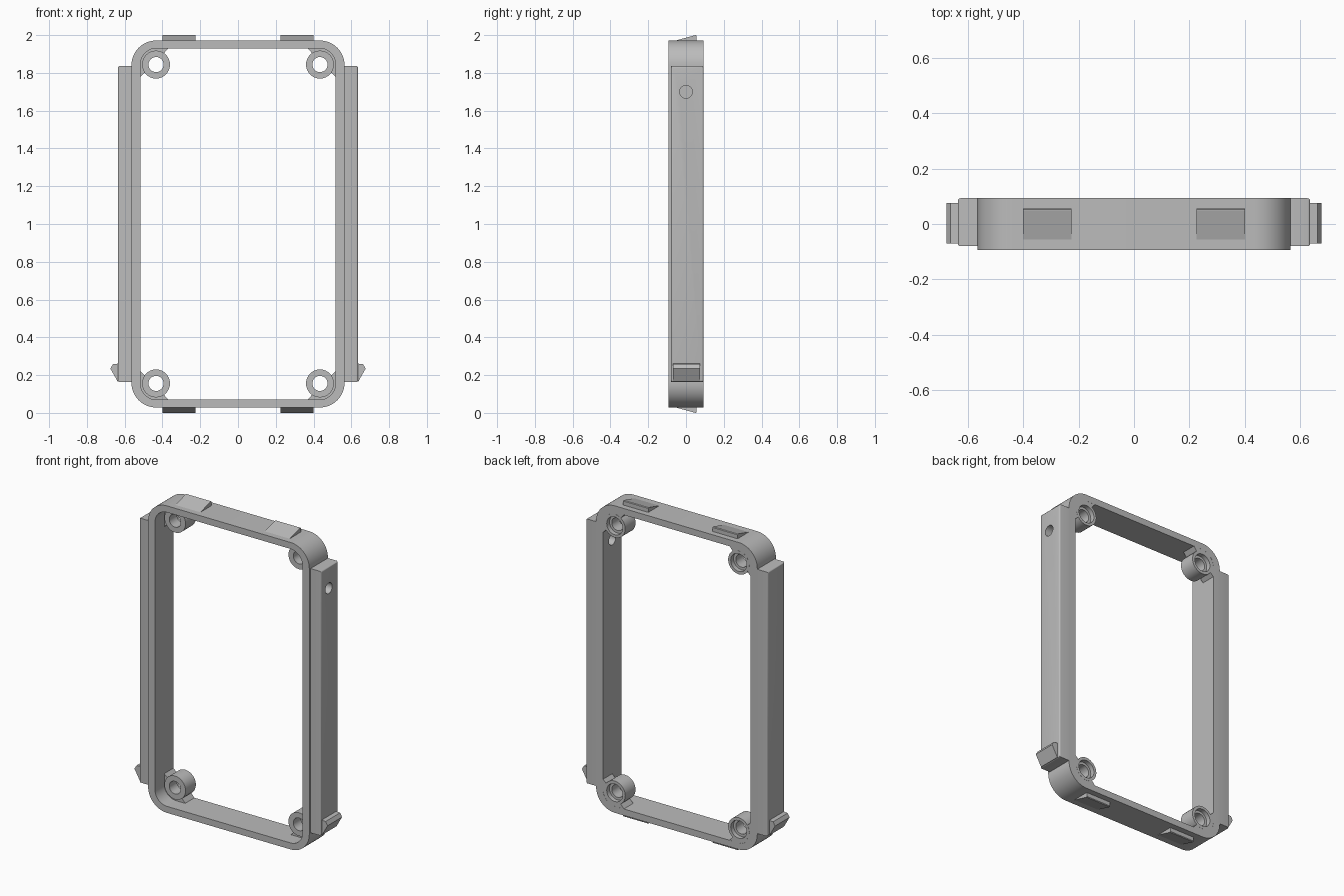
import bpy
import bmesh
from math import cos, sin, radians, pi
from mathutils import Matrix

if "Cube" in bpy.data.objects:
    bpy.data.objects.remove(bpy.data.objects["Cube"])

grey = bpy.data.materials.new("plain grey")
grey.use_nodes = True
grey.diffuse_color = (0.5, 0.5, 0.5, 1)
grey.node_tree.nodes["Principled BSDF"].inputs["Base Color"].default_value = (0.5, 0.5, 0.5, 1)

MID = 1.0               # height of the frame centre
HALF = 0.093            # half depth of the frame
BOSS_X, BOSS_Z = 0.434, 0.844


def finish(bm, name):
    bmesh.ops.recalc_face_normals(bm, faces=bm.faces)
    mesh = bpy.data.meshes.new(name)
    bm.to_mesh(mesh)
    bm.free()
    mesh.materials.append(grey)
    ob = bpy.data.objects.new(name, mesh)
    bpy.context.collection.objects.link(ob)
    return ob


def select_only(ob):
    bpy.ops.object.select_all(action='DESELECT')
    ob.select_set(True)
    bpy.context.view_layer.objects.active = ob


def smooth(ob):
    select_only(ob)
    bpy.ops.object.shade_smooth_by_angle(angle=radians(35))


def arc(r, a0, a1, n, cx=0, cz=0):
    angles = [radians(a0 + (a1 - a0) * i / n) for i in range(n + 1)]
    return [(cx + r * cos(a), cz + r * sin(a)) for a in angles]


def rounded_rect(w, h, r, n=14):
    pts = []
    for k, (sx, sz) in enumerate([(1, 1), (-1, 1), (-1, -1), (1, -1)]):
        pts += arc(r, 90 * k, 90 * k + 90, n, sx * (w - r), sz * (h - r))
    return pts


def prism(name, pts, lo, hi, axis='y'):
    """Extrude a flat outline along y (points are x, z) or x (points are y, z)."""
    place = (lambda p, d: (p[0], d, MID + p[1])) if axis == 'y' else (lambda p, d: (d, p[0], MID + p[1]))
    bm = bmesh.new()
    a, b = [[bm.verts.new(place(p, d)) for p in pts] for d in (lo, hi)]
    bm.faces.new(a)
    bm.faces.new(b)
    for i in range(len(pts)):
        j = (i + 1) % len(pts)
        bm.faces.new((a[i], a[j], b[j], b[i]))
    return finish(bm, name)


def loop_skin(name, loops):
    """Skin a closed series of matching closed loops into a ring."""
    bm = bmesh.new()
    rows = [[bm.verts.new(p) for p in loop] for loop in loops]
    n = len(rows[0])
    for k, row in enumerate(rows):
        nxt = rows[(k + 1) % len(rows)]
        for i in range(n):
            j = (i + 1) % n
            bm.faces.new((row[i], row[j], nxt[j], nxt[i]))
    return finish(bm, name)


def apply_modifier(ob, mod):
    select_only(ob)
    bpy.ops.object.modifier_apply(modifier=mod.name)


# Main rounded frame
outer = rounded_rect(0.564, 0.971, 0.13)
inner = rounded_rect(0.516, 0.930, 0.084)
frame = loop_skin("frame", [[(x, y, MID + z) for x, z in pts] for pts, y in
                            [(outer, -HALF), (outer, HALF), (inner, HALF), (inner, -HALF)]])

# Side rails, with rounded outer edges
rails = []
for s, side in ((1, "left"), (-1, "right")):
    bm = bmesh.new()
    size = Matrix.Diagonal((0.095, 0.173, 1.672, 1))
    bmesh.ops.create_cube(bm, size=1, matrix=Matrix.Translation((s * 0.588, 0.0065, MID)) @ size)
    edge = s * 0.6
    outer_edges = [e for e in bm.edges if all(v.co.x * s > abs(edge) for v in e.verts)]
    bmesh.ops.bevel(bm, geom=outer_edges, offset=0.01, segments=4, profile=0.5, affect='EDGES')
    rails.append(finish(bm, side + "_rail"))

    # Hooked catch at the foot of the rail
    hook = [(0.62, -0.834), (0.637, -0.834), (0.676, -0.765), (0.662, -0.742), (0.62, -0.738)]
    prism(side + "_catch", [(s * x, z) for x, z in hook], -0.07, 0.075)

# Round hole through the left rail and frame wall
bm = bmesh.new()
bmesh.ops.create_cone(bm, cap_ends=True, segments=32, radius1=0.034, radius2=0.034, depth=0.4,
                      matrix=Matrix.Translation((0.58, 0, 1.70)) @ Matrix.Rotation(pi / 2, 4, 'Y'))
cutter = finish(bm, "hole_cutter")
cutter.hide_render = True
for ob in (frame, rails[0]):
    mod = ob.modifiers.new("hole", 'BOOLEAN')
    mod.object = cutter
    mod.operation = 'DIFFERENCE'
    mod.solver = 'EXACT'
    apply_modifier(ob, mod)
bpy.data.objects.remove(cutter)
for ob in [frame] + rails:
    smooth(ob)

# Corner gussets with counterbored screw bosses
gusset = (arc(0.1, 0, 90, 10) + [(-0.064, 0.1), (-0.064, 0.086), (-0.04, 0.058)]
          + arc(0.068, 120, -30, 20) + [(0.058, -0.04), (0.083, -0.064), (0.1, -0.064)])
boss = [(0.04, -0.01), (0.074, -0.01), (0.074, HALF), (0.056, HALF), (0.056, 0.065), (0.04, 0.065)]
for sx, side in ((1, "left"), (-1, "right")):
    for sz, level in ((1, "upper"), (-1, "lower")):
        label = level + "_" + side
        pts = [(sx * (BOSS_X + x), sz * (BOSS_Z + z)) for x, z in gusset]
        smooth(prism(label + "_gusset", pts, 0.0, HALF - 0.0005))
        rings = [[(x, y, MID + z) for x, z in arc(r, 0, 348.75, 31, sx * BOSS_X, sz * BOSS_Z)]
                 for r, y in boss]
        smooth(loop_skin(label + "_boss", rings))

        # Snap wedge on the outside of the top or bottom bar
        wedge = [(-0.055, 0.96), (-0.055, 0.971), (0.046, 0.999), (0.052, 1.0), (0.056, 0.996), (0.056, 0.96)]
        ends = sorted((sx * 0.225, sx * 0.40))
        prism(label + "_wedge", [(y, sz * z) for y, z in wedge], ends[0], ends[1], 'x')
